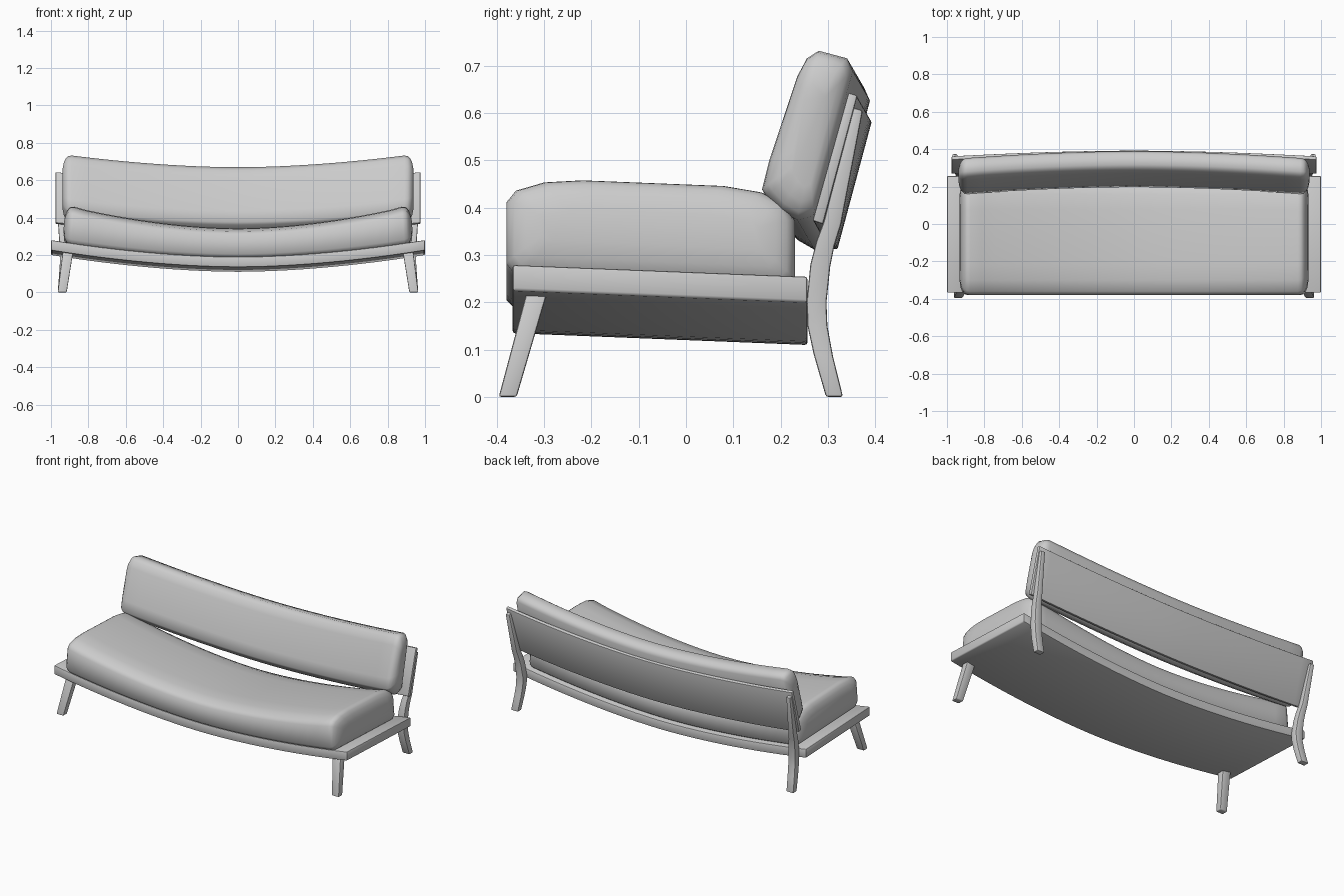
import bpy, bmesh

if "Cube" in bpy.data.objects:
    bpy.data.objects.remove(bpy.data.objects["Cube"])


def loft(name, sections, bevel=0.0, angle=40):
    """Skin a list of equal-length closed cross-sections and cap both ends."""
    bm = bmesh.new()
    rings = [[bm.verts.new(p) for p in s] for s in sections]
    n = len(rings[0])
    for a, b in zip(rings, rings[1:]):
        for i in range(n):
            j = (i + 1) % n
            bm.faces.new((a[i], a[j], b[j], b[i]))
    bm.faces.new(rings[0])
    bm.faces.new(rings[-1])
    bmesh.ops.recalc_face_normals(bm, faces=bm.faces)
    mesh = bpy.data.meshes.new(name)
    bm.to_mesh(mesh)
    bm.free()
    ob = bpy.data.objects.new(name, mesh)
    bpy.context.collection.objects.link(ob)
    bpy.ops.object.select_all(action='DESELECT')
    ob.select_set(True)
    bpy.context.view_layer.objects.active = ob
    if bevel:
        m = ob.modifiers.new("edge_bevel", 'BEVEL')
        m.width = bevel
        m.segments = 2
        m.limit_method = 'ANGLE'
        bpy.ops.object.modifier_apply(modifier=m.name)
    bpy.ops.object.shade_smooth_by_angle(angle=angle * 3.14159 / 180)
    return ob


def bow(x):
    """0 in the middle of the sofa, 1 at x = 1."""
    return abs(x) ** 1.8


def stations(half, n=24):
    return [half * (2 * i / n - 1) for i in range(n + 1)]


def cushion_stations(half):
    """(x, inset) pairs with rounded ends."""
    ends = [(half, 0.075), (half - 0.007, 0.04), (half - 0.018, 0.017),
            (half - 0.03, 0.005)]
    return ([(-x, d) for x, d in ends] + [(x, 0) for x in stations(half - 0.048)]
            + [(x, d) for x, d in reversed(ends)])


def frame_top(x, y):
    return 0.265 - 0.04 * y - 0.09 * (1 - bow(x))


# Sagging seat frame slab
loft("seat_frame", [[(x, y, frame_top(x, y) - t) for y, t in
                     ((-0.367, 0), (0.257, 0), (0.257, 0.055), (-0.367, 0.055))]
                    for x in stations(1.0)], bevel=0.006)

# Seat cushion: profile is (y, height above frame), thinner in the middle
seat_profile = [(-0.365, 0.0), (-0.38, 0.02), (-0.38, 0.155), (-0.36, 0.182),
                (-0.30, 0.203), (-0.22, 0.211), (0.08, 0.211), (0.16, 0.2),
                (0.21, 0.178), (0.23, 0.14), (0.23, 0.01), (0.21, -0.01),
                (-0.35, -0.01)]
sections = []
for x, d in cushion_stations(0.938):
    ring = []
    for y, h in seat_profile:
        y = -0.075 + (y + 0.075) * (1 - d / 0.305)
        h = 0.1 + (h - 0.1) * (1 - d / 0.11)
        ring.append((x - (0.08 * h * x if abs(x) > 0.88 else 0), y,
                     frame_top(x, y) + h * (0.75 + 0.25 * bow(x))))
    sections.append(ring)
loft("seat_cushion", sections, angle=60)

# Back cushion, bowed backwards and down in the middle
back_profile = [(0.16, 0.44), (0.175, 0.5), (0.235, 0.68), (0.255, 0.717),
                (0.28, 0.733), (0.34, 0.717), (0.352, 0.69), (0.27, 0.385),
                (0.235, 0.375), (0.2, 0.395), (0.17, 0.425)]
sections = []
for x, d in cushion_stations(0.938):
    s = 1 - min(1, bow(x / 0.9))
    sections.append([(x, 0.26 + (y - 0.26) * (1 - d / 0.12) + 0.037 * s,
                      0.55 + (z - 0.55) * (1 - d / 0.19) - 0.064 * s)
                     for y, z in back_profile])
loft("back_cushion", sections, angle=60)

# Thin bowed back panel
panel_profile = [(0.266, 0.375), (0.342, 0.646), (0.361, 0.64), (0.288, 0.368)]
loft("back_panel", [[(x, y + 0.032 * (1 - bow(x)), z - 0.057 * (1 - bow(x)))
                     for y, z in panel_profile] for x in stations(0.975)],
     bevel=0.004)


def leg(name, side, rows):
    """Rows: x centre, half width, front y, back y, front z, back z."""
    loft(name, [[(side * (x - w), y0, z0), (side * (x + w), y0, z0),
                 (side * (x + w), y1, z1), (side * (x - w), y1, z1)]
                for x, w, y0, y1, z0, z1 in rows], bevel=0.005)


front_rows = [(0.94, 0.024, -0.396, -0.358, 0, 0),
              (0.908, 0.028, -0.336, -0.292, 0.225, 0.225)]
rear_rows = [(0.94, 0.024, 0.296, 0.332, 0, 0),
             (0.933, 0.024, 0.270, 0.311, 0.09, 0.085),
             (0.929, 0.024, 0.257, 0.299, 0.15, 0.15),
             (0.929, 0.024, 0.255, 0.297, 0.20, 0.20),
             (0.934, 0.022, 0.263, 0.305, 0.28, 0.275),
             (0.939, 0.020, 0.276, 0.314, 0.33, 0.32),
             (0.944, 0.018, 0.291, 0.328, 0.37, 0.365),
             (0.958, 0.013, 0.352, 0.374, 0.612, 0.606)]
for side, label in ((1, "right"), (-1, "left")):
    leg("front_leg_" + label, side, front_rows)
    leg("rear_leg_" + label, side, rear_rows)
